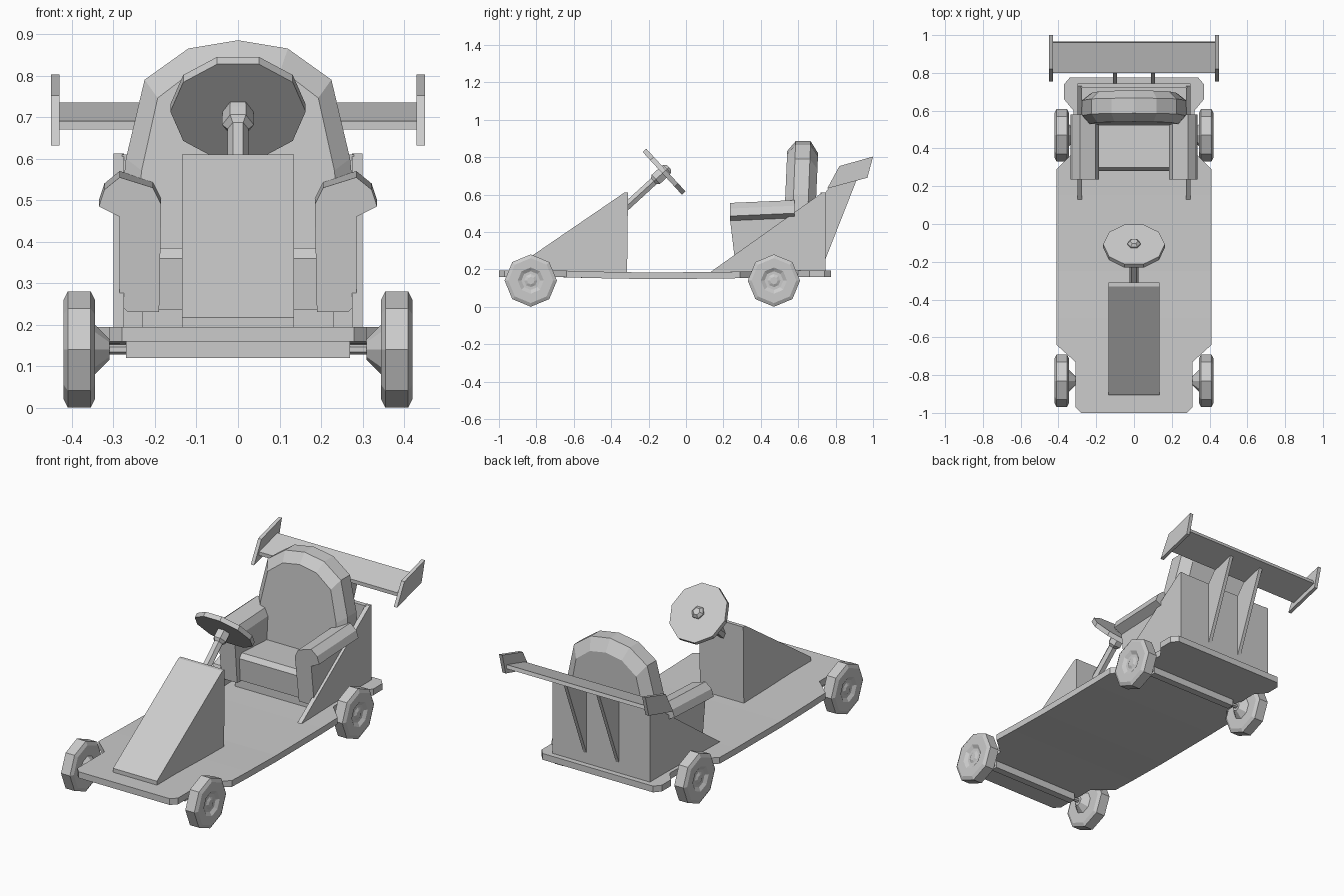
import bpy, bmesh
from mathutils import Vector

if "Cube" in bpy.data.objects:
    bpy.data.objects.remove(bpy.data.objects["Cube"])

grey = bpy.data.materials.new("plain_grey")
grey.use_nodes = True
colour = (0.6, 0.6, 0.6, 1)
grey.diffuse_color = colour
grey.node_tree.nodes["Principled BSDF"].inputs["Base Color"].default_value = colour


def finish(name, bm):
    bmesh.ops.recalc_face_normals(bm, faces=bm.faces)
    mesh = bpy.data.meshes.new(name)
    bm.to_mesh(mesh)
    bm.free()
    mesh.materials.append(grey)
    obj = bpy.data.objects.new(name, mesh)
    bpy.context.collection.objects.link(obj)
    return obj


def loft_mesh(rings):
    """Skin a row of equal-length rings and cap both ends."""
    bm = bmesh.new()
    loops = [[bm.verts.new(p) for p in ring] for ring in rings]
    for a, b in zip(loops, loops[1:]):
        for i in range(len(a)):
            j = (i + 1) % len(a)
            bm.faces.new((a[i], a[j], b[j], b[i]))
    bm.faces.new(loops[0])
    bm.faces.new(loops[-1])
    return bm


def loft(name, rings):
    return finish(name, loft_mesh(rings))


def side_plate(name, outline, x0, x1):
    """Extrude a (y, z) outline across x."""
    return loft(name, [[(x, y, z) for y, z in outline] for x in (x0, x1)])


def box(name, x0, x1, y0, y1, z0, z1):
    return side_plate(name, [(y0, z0), (y1, z0), (y1, z1), (y0, z1)], x0, x1)


def turned(name, origin, axis, u, profile, sides):
    """Revolve (distance, radius) pairs around an axis."""
    from math import cos, sin, tau
    origin, axis, u = Vector(origin), Vector(axis).normalized(), Vector(u)
    v = axis.cross(u)
    angles = [tau * i / sides for i in range(sides)]
    return loft(name, [[origin + axis * d + (u * cos(t) + v * sin(t)) * r
                        for t in angles] for d, r in profile])


# Deck: notched around the wheels and sagging slightly in the middle
half = [(0.28, -1), (0.31, -0.97), (0.31, -0.73), (0.41, -0.64), (0.41, 0.29),
        (0.32, 0.38), (0.32, 0.6), (0.37, 0.66), (0.37, 0.74), (0.34, 0.775)]
outline = half + [(-x, y) for x, y in reversed(half)]
deck = loft_mesh([[(x, y, z) for x, y in outline] for z in (0.16, 0.195)])
for y in (-0.5, -0.25, 0.15):
    bmesh.ops.bisect_plane(deck, geom=deck.verts[:] + deck.edges[:] + deck.faces[:],
                           plane_co=(0, y, 0), plane_no=(0, 1, 0))
for v in deck.verts:
    v.co.z -= 0.012 * max(0, 1 - (v.co.y + 0.1) ** 2 / 0.36)
finish("deck", deck)

# Axles and wheels
tyre = [(0.31, 0.025), (0.325, 0.04), (0.345, 0.06), (0.345, 0.12), (0.355, 0.14),
        (0.41, 0.14), (0.42, 0.12), (0.42, 0.07), (0.408, 0.05), (0.408, 0.035),
        (0.415, 0.02)]
for end, y in (("front", -0.83), ("rear", 0.47)):
    box(end + "_axle_beam", -0.27, 0.27, y - 0.02, y + 0.02, 0.12, 0.165)
    for side, s in (("left", 1), ("right", -1)):
        centre = (0, y, 0.14)
        turned(f"{end}_{side}_wheel", centre, (s, 0, 0), (0, 0, 1), tyre, 8)
        turned(f"{end}_{side}_axle_rod", centre, (s, 0, 0), (0, 0, 1),
               [(0.26, 0.012), (0.33, 0.012)], 6)

# Nose wedge
side_plate("nose_wedge", [(-0.905, 0.18), (-0.905, 0.217), (-0.33, 0.61),
                          (-0.31, 0.61), (-0.315, 0.18)], -0.135, 0.135)

# Steering: column, hub and solid disc
pivot, lean, across = (0, -0.117, 0.722), (0, 0.735, 0.675), (1, 0, 0)
turned("steering_column", pivot, lean, across, [(-0.3, 0.025), (-0.03, 0.025)], 6)
turned("steering_hub", pivot, lean, across,
       [(-0.075, 0.025), (-0.06, 0.038), (-0.03, 0.038), (0.02, 0.035), (0.035, 0.02)], 6)
turned("steering_wheel", pivot, lean, across,
       [(-0.013, 0.163), (0.013, 0.163)], 10)

# Rear bodywork: two triangular sides and a back panel
for side, s in (("left", 1), ("right", -1)):
    side_plate(side + "_rear_panel", [(0.13, 0.185), (0.73, 0.612), (0.745, 0.612),
                                      (0.745, 0.18)], s * 0.275, s * 0.3)
box("back_panel", -0.28, 0.28, 0.72, 0.745, 0.18, 0.61)

# Seat: plinth, cushion, armrests and backrest
box("seat_plinth", -0.23, 0.23, 0.3, 0.64, 0.18, 0.24)
cushion = [(0.29, 0.235), (0.28, 0.36), (0.3, 0.385), (0.58, 0.37), (0.58, 0.235)]
side_plate("seat_cushion", cushion, -0.19, 0.19)

arm = [(0.19, 0.23), (0.265, 0.23), (0.285, 0.25), (0.285, 0.46), (0.335, 0.485),
       (0.322, 0.525), (0.285, 0.555), (0.205, 0.53), (0.185, 0.49)]
for side, s in (("left", 1), ("right", -1)):
    front = [(s * x, 0.235 + max(0, 0.47 - z) * 0.12, z) for x, z in arm]
    back = [(s * x, 0.58, z + (0.015 if z > 0.45 else 0)) for x, z in arm]
    loft(side + "_armrest", [front, back])

half = [(0.24, 0.24), (0.28, 0.5), (0.27, 0.6), (0.225, 0.79), (0.12, 0.865)]
back = half + [(0, 0.885)] + [(-x, z) for x, z in reversed(half)]
layers = [(0.53, 0.86, 0.92), (0.575, 1, 1), (0.655, 1, 1), (0.695, 0.82, 0.9)]
loft("backrest", [[(x * sx, y + (z - 0.6) * 0.04, 0.24 + (z - 0.24) * sz)
                   for x, z in back] for y, sx, sz in layers])

# Rear wing with end plates and two struts
side_plate("wing", [(0.80, 0.67), (0.80, 0.69), (0.96, 0.735), (0.965, 0.715)],
           -0.435, 0.435)
for side, s in (("left", 1), ("right", -1)):
    side_plate(side + "_wing_end", [(0.755, 0.632), (0.82, 0.752), (1, 0.803),
                                    (0.97, 0.69)], s * 0.43, s * 0.45)
    side_plate(side + "_wing_strut", [(0.74, 0.24), (0.74, 0.605), (0.80, 0.68),
                                      (0.925, 0.71)], s * 0.09, s * 0.11)
